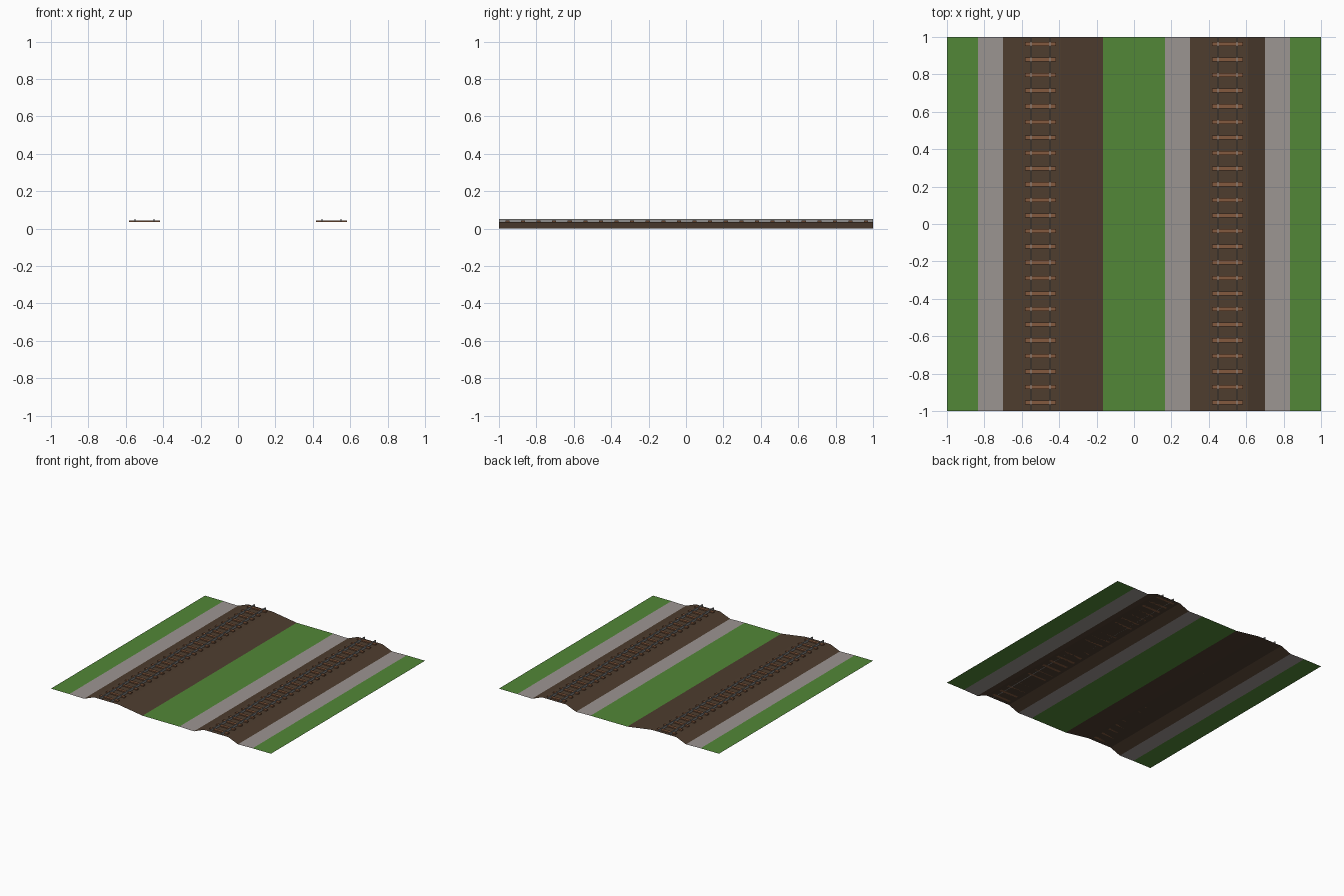
import bpy
import bmesh

cube = bpy.data.objects.get("Cube")
if cube:
    bpy.data.objects.remove(cube, do_unlink=True)


def material(name, rgb):
    """Flat material from 0-255 display values."""
    lin = [((c / 255 + 0.055) / 1.055) ** 2.4 for c in rgb]
    mat = bpy.data.materials.new(name)
    mat.use_nodes = True
    mat.diffuse_color = (*lin, 1)
    bsdf = mat.node_tree.nodes["Principled BSDF"]
    bsdf.inputs["Base Color"].default_value = (*lin, 1)
    bsdf.inputs["Roughness"].default_value = 0.9
    return mat


grass = material("grass green", (82, 135, 55))
gravel = material("gravel grey", (156, 149, 146))
earth = material("earth brown", (78, 61, 47))
wood = material("sleeper wood", (132, 90, 63))
steel = material("rail steel", (145, 144, 143))

TRACK_X = 0.5
BED_TOP = 0.036


def finish(bm, name, mats):
    mesh = bpy.data.meshes.new(name)
    bm.to_mesh(mesh)
    bm.free()
    obj = bpy.data.objects.new(name, mesh)
    for mat in mats:
        mesh.materials.append(mat)
    bpy.context.collection.objects.link(obj)
    return obj


def sheet(name, profile, mats):
    """Open cross-section of (x, z, material of the next strip), run along y."""
    bm = bmesh.new()
    rows = [[bm.verts.new((x, y, z)) for y in (-1, 1)] for x, z, _ in profile]
    for a, b, point in zip(rows, rows[1:], profile):
        face = bm.faces.new((a[0], b[0], b[1], a[1]))
        face.material_index = point[2]
    return finish(bm, name, mats)


def box(name, centre, size, mat):
    bm = bmesh.new()
    bmesh.ops.create_cube(bm, size=1)
    bmesh.ops.scale(bm, vec=size, verts=bm.verts)
    obj = finish(bm, name, [mat])
    obj.location = centre
    return obj


# Ground sheet: grass, gravel shoulders and raised track beds
half = [(0.167, 0.003, 1), (0.30, 0, 2), (0.39, BED_TOP, 2),
        (0.61, BED_TOP, 2), (0.70, 0, 1), (0.833, 0.003, 0), (1, 0.003, 0)]
strips = [m for _, _, m in half]
left_side = [(-x, z, m) for (x, z, _), m in
             zip(reversed(half), [0] + strips[-3::-1])]
sheet("ground", left_side[:-1] + [(-half[0][0], half[0][1], 0)] + half,
      [grass, gravel, earth])

for side, sx in (("left", 1), ("right", -1)):
    cx = sx * TRACK_X

    # Wooden sleepers repeated along the track
    sleepers = box(side + "_track_sleepers", (cx, -0.955, 0.0405),
                   (0.166, 0.022, 0.009), wood)
    array = sleepers.modifiers.new("repeat", "ARRAY")
    array.count = 24
    array.use_relative_offset = False
    array.use_constant_offset = True
    array.constant_offset_displace = (0, 0.0834, 0)

    # Pair of steel rails
    for rail, rx in (("left", 0.05), ("right", -0.05)):
        box(f"{side}_track_{rail}_rail", (cx + rx, 0, 0.0445),
            (0.006, 2, 0.017), steel)
